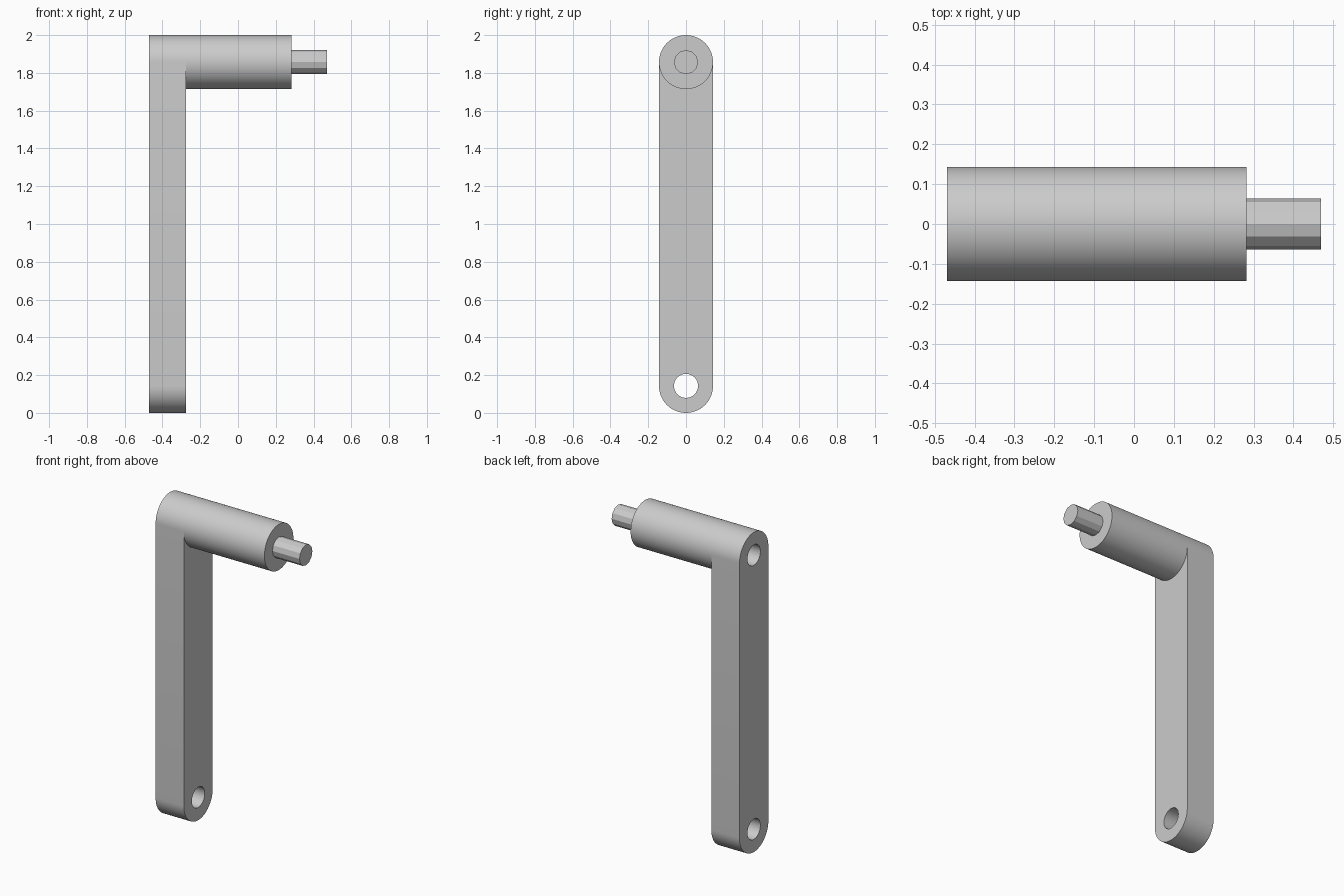
import bpy, math

cube = bpy.data.objects.get("Cube")
if cube:
    bpy.data.objects.remove(cube, do_unlink=True)

R, HOLE = 0.143, 0.064            # outer and pin radii
LOW, HIGH = 0.143, 1.857          # axis heights
X0, X1, X2, X3 = -0.47, -0.275, 0.283, 0.47

grey = bpy.data.materials.new("plain grey")
grey.use_nodes = True
grey.diffuse_color = (0.6, 0.6, 0.6, 1)
grey.node_tree.nodes["Principled BSDF"].inputs["Base Color"].default_value = (0.6, 0.6, 0.6, 1)


def prism(name, profile, xa, xb):
    """Extrude a (y, z) outline along x."""
    n = len(profile)
    verts = [(x, y, z) for x in (xa, xb) for y, z in profile]
    faces = [tuple(reversed(range(n))), tuple(range(n, 2 * n))]
    faces += [(i, (i + 1) % n, n + (i + 1) % n, n + i) for i in range(n)]
    mesh = bpy.data.meshes.new(name)
    mesh.from_pydata(verts, [], faces)
    mesh.materials.append(grey)
    obj = bpy.data.objects.new(name, mesh)
    bpy.context.collection.objects.link(obj)
    return obj


def arc(r, z, start, sweep, steps):
    return [(r * math.cos(start + sweep * i / steps),
             z + r * math.sin(start + sweep * i / steps)) for i in range(steps + 1)]


def circle(r, z, sides):
    return arc(r, z, 0, 2 * math.pi, sides)[:-1]


def smooth(obj):
    bpy.ops.object.select_all(action="DESELECT")
    obj.select_set(True)
    bpy.context.view_layer.objects.active = obj
    bpy.ops.object.shade_smooth_by_angle(angle=math.radians(29))


# Upright arm with rounded ends
outline = arc(R, HIGH, 0, math.pi, 32) + arc(R, LOW, math.pi, math.pi, 32)
arm = prism("crank_arm", outline, X0, X1)

# Holes through both ends of the arm
for label, z in (("lower", LOW), ("upper", HIGH)):
    cutter = prism(label + "_hole_cutter", circle(HOLE, z, 24), X0 - 0.1, X1 + 0.1)
    cutter.hide_render = True
    cutter.hide_viewport = True
    cut = arm.modifiers.new(label + "_hole", "BOOLEAN")
    cut.operation = "DIFFERENCE"
    cut.solver = "EXACT"
    cut.object = cutter

# Apply the cuts, then discard the cutters
bpy.context.view_layer.objects.active = arm
for cut in list(arm.modifiers):
    helper = cut.object
    bpy.ops.object.modifier_apply(modifier=cut.name)
    bpy.data.objects.remove(helper, do_unlink=True)
smooth(arm)

# Round handle, which also closes the upper socket
smooth(prism("handle_bar", circle(R, HIGH, 64), X1, X2))

# Faceted end pin
prism("end_pin", circle(HOLE, HIGH, 12), X2, X3)
